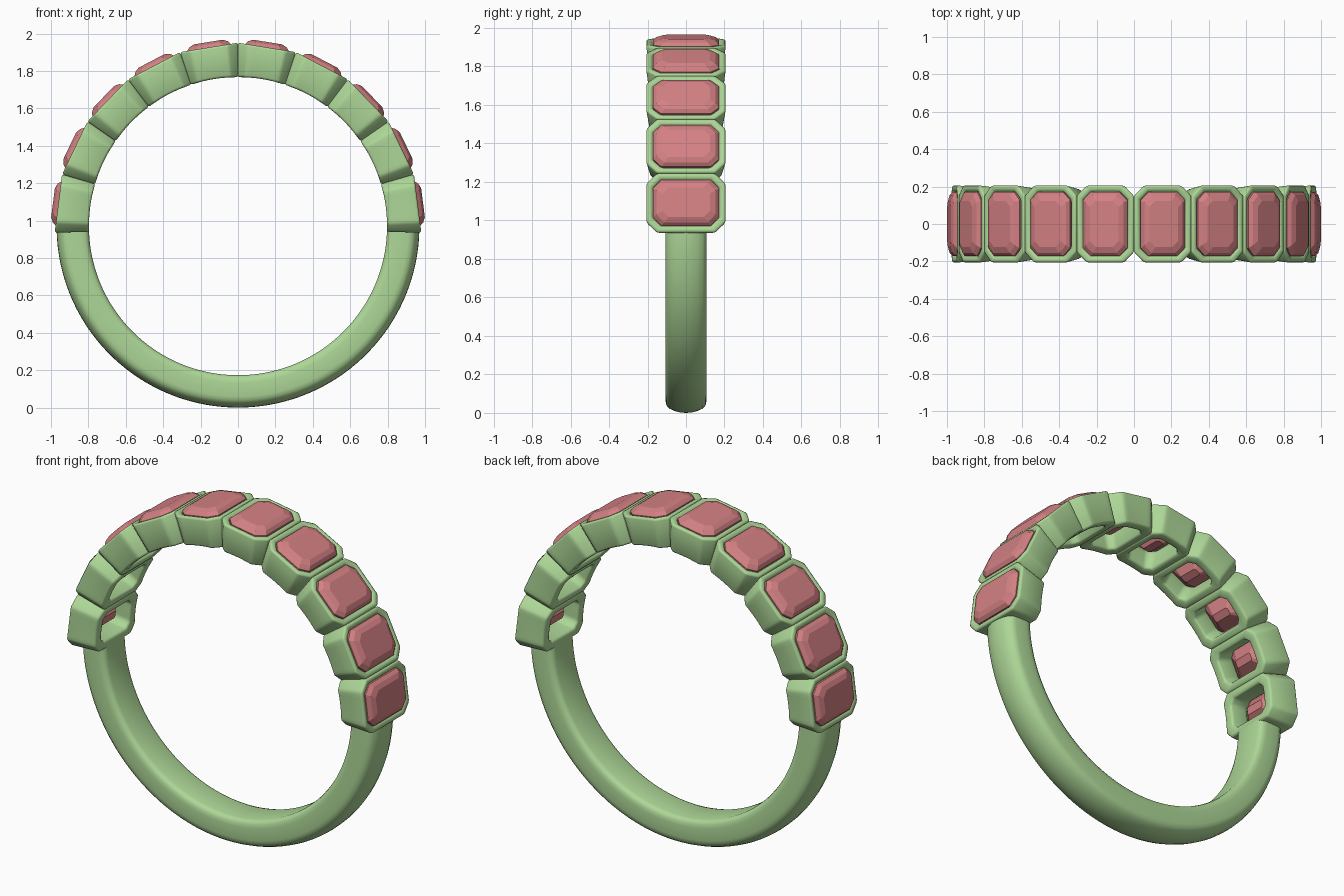
import bpy, bmesh, math

if "Cube" in bpy.data.objects:
    bpy.data.objects.remove(bpy.data.objects["Cube"])

CZ = 0.97          # height of the ring centre
R_IN = 0.797       # finger hole radius
PITCH = math.radians(18.4)


def material(name, col):
    m = bpy.data.materials.new(name)
    m.diffuse_color = col
    m.use_nodes = True
    m.node_tree.nodes["Principled BSDF"].inputs["Base Color"].default_value = m.diffuse_color
    return m


metal = material("green_metal", (0.42, 0.68, 0.31, 1))
stone = material("red_stone", (0.66, 0.22, 0.23, 1))


def octagon(ht, hy, c, r, curved=False, n=6):
    """Chamfered rectangle in (tangent, y, radius); can follow the finger hole."""
    a = ht - c
    row = [-a + 2 * a * i / n for i in range(n + 1)]
    pts = [(t, -hy) for t in row] + [(ht, -hy + c), (ht, hy - c)]
    pts += [(t, hy) for t in reversed(row)] + [(-ht, hy - c), (-ht, -hy + c)]
    return [(t, y, math.sqrt(r * r - t * t) if curved else r) for t, y in pts]


def loft(name, loops, mat, closed=False, bevel=0.0, smooth=True):
    """Skin a list of loops, either closed on itself or capped at both ends."""
    bm = bmesh.new()
    rings = [[bm.verts.new(p) for p in lp] for lp in loops]
    k = len(rings[0])
    pairs = list(zip(rings, rings[1:]))
    if closed:
        pairs.append((rings[-1], rings[0]))
    for a, b in pairs:
        for i in range(k):
            j = (i + 1) % k
            bm.faces.new((a[i], a[j], b[j], b[i]))
    if not closed:
        bm.faces.new(rings[0][::-1])
        bm.faces.new(rings[-1])
    bmesh.ops.recalc_face_normals(bm, faces=bm.faces)
    if bevel:
        sharp = [e for e in bm.edges if e.calc_face_angle(0) > math.radians(22)]
        bmesh.ops.bevel(bm, geom=sharp, offset=bevel, segments=2, profile=0.5,
                        affect='EDGES', clamp_overlap=True)
        bmesh.ops.recalc_face_normals(bm, faces=bm.faces)
    for f in bm.faces:
        f.smooth = smooth
    me = bpy.data.meshes.new(name)
    bm.to_mesh(me)
    bm.free()
    me.materials.append(mat)
    return me


def place(name, me, angle=0.0):
    ob = bpy.data.objects.new(name, me)
    ob.location = (0, 0, CZ)
    ob.rotation_euler = (0, angle, 0)
    bpy.context.collection.objects.link(ob)
    return ob


# Plain lower band: rounded section swept around the bottom of the ring
half = [(0.0, R_IN), (0.075, R_IN), (0.093, 0.803), (0.103, 0.818), (0.106, 0.84),
        (0.106, 0.91), (0.102, 0.93), (0.088, 0.947), (0.06, 0.96), (0.03, 0.968),
        (0.0, 0.97)]
section = half + [(-y, r) for y, r in half[-2:0:-1]]
start, steps = math.radians(91), 96
sweep = []
for i in range(steps + 1):
    a = start + (2 * math.pi - 2 * start) * i / steps
    sweep.append([(r * math.sin(a), y, r * math.cos(a)) for y, r in section])
band = place("band", loft("band", sweep, metal))

# Open octagonal bezel, wedge shaped so neighbours meet
bezel_mesh = loft("bezel", [
    octagon(0.130, 0.187, 0.042, R_IN, True),
    octagon(0.157, 0.207, 0.055, 0.968),
    octagon(0.125, 0.176, 0.045, 0.968),
    octagon(0.119, 0.170, 0.043, 0.945),
    octagon(0.088, 0.132, 0.030, 0.905),
    octagon(0.086, 0.130, 0.028, R_IN, True),
], metal, closed=True, bevel=0.012)

# Step-cut stone with table, crown, girdle and pavilion
gem_mesh = loft("gem", [
    octagon(0.022, 0.060, 0.008, 0.845, n=1),
    octagon(0.082, 0.126, 0.028, 0.905, n=1),
    octagon(0.120, 0.172, 0.044, 0.948, n=1),
    octagon(0.120, 0.172, 0.044, 0.966, n=1),
    octagon(0.104, 0.154, 0.040, 0.985, n=1),
    octagon(0.078, 0.124, 0.032, 0.997, n=1),
], stone, smooth=False)

# Ten settings over the upper half
for i in range(10):
    ang = (i - 4.5) * PITCH
    place(f"bezel_{i + 1}", bezel_mesh, ang)
    place(f"gem_{i + 1}", gem_mesh, ang)

# Keep hard edges at the band ends
bpy.context.view_layer.objects.active = band
band.select_set(True)
bpy.ops.object.shade_smooth_by_angle(angle=math.radians(40))
